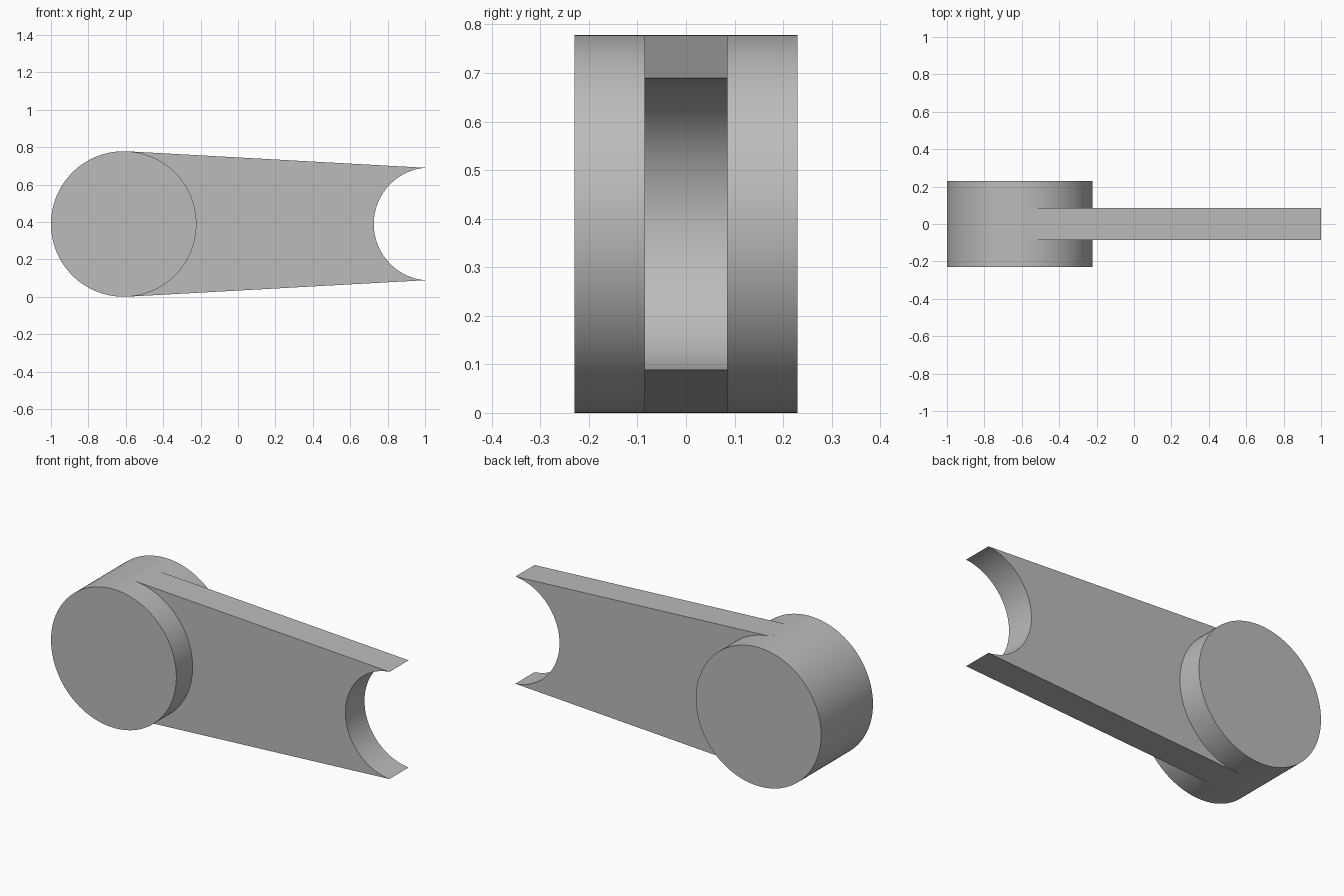
import bpy, bmesh
from math import pi, sin, cos, atan2, acos, hypot

cube = bpy.data.objects.get("Cube")
if cube:
    bpy.data.objects.remove(cube)

HUB_X, MID_Z, HUB_R, HUB_HALF = -0.611, 0.389, 0.389, 0.23
ARM_HALF, TIP_X, TIP_H = 0.085, 1.0, 0.301
NOTCH_X, NOTCH_R = 1.028, 0.302

grey = bpy.data.materials.new("plain_grey")
grey.use_nodes = True
colour = (0.5, 0.5, 0.5, 1)
grey.diffuse_color = colour
grey.node_tree.nodes["Principled BSDF"].inputs["Base Color"].default_value = colour


def arc(cx, r, start, end, steps):
    """Points along an arc in the xz plane, centred at mid height."""
    angles = [start + (end - start) * i / steps for i in range(steps + 1)]
    return [(cx + r * cos(a), MID_Z + r * sin(a)) for a in angles]


def extrude_profile(name, points, half):
    """Closed xz profile extruded symmetrically along y."""
    bm = bmesh.new()
    face = bm.faces.new([bm.verts.new((x, -half, z)) for x, z in points])
    ext = bmesh.ops.extrude_face_region(bm, geom=[face], use_keep_orig=True)
    moved = [v for v in ext["geom"] if isinstance(v, bmesh.types.BMVert)]
    bmesh.ops.translate(bm, verts=moved, vec=(0, 2 * half, 0))
    bmesh.ops.recalc_face_normals(bm, faces=bm.faces)
    mesh = bpy.data.meshes.new(name)
    bm.to_mesh(mesh)
    bm.free()
    mesh.materials.append(grey)
    obj = bpy.data.objects.new(name, mesh)
    bpy.context.collection.objects.link(obj)
    bpy.ops.object.select_all(action="DESELECT")
    obj.select_set(True)
    bpy.context.view_layer.objects.active = obj
    bpy.ops.object.shade_smooth_by_angle(angle=pi / 6)
    return obj


# Round hub
extrude_profile("hub", arc(HUB_X, HUB_R, 0, 2 * pi, 128)[:-1], HUB_HALF)

# Tapered arm, tangent to the hub, with a round notch at its free end
reach = TIP_X - HUB_X
tangent = atan2(TIP_H, reach) + acos(HUB_R / hypot(reach, TIP_H))
notch = atan2(TIP_H, TIP_X - NOTCH_X)
profile = arc(HUB_X, HUB_R, tangent, -tangent, 1)
profile += arc(NOTCH_X, NOTCH_R, 2 * pi - notch, notch, 64)
extrude_profile("arm", profile, ARM_HALF)
